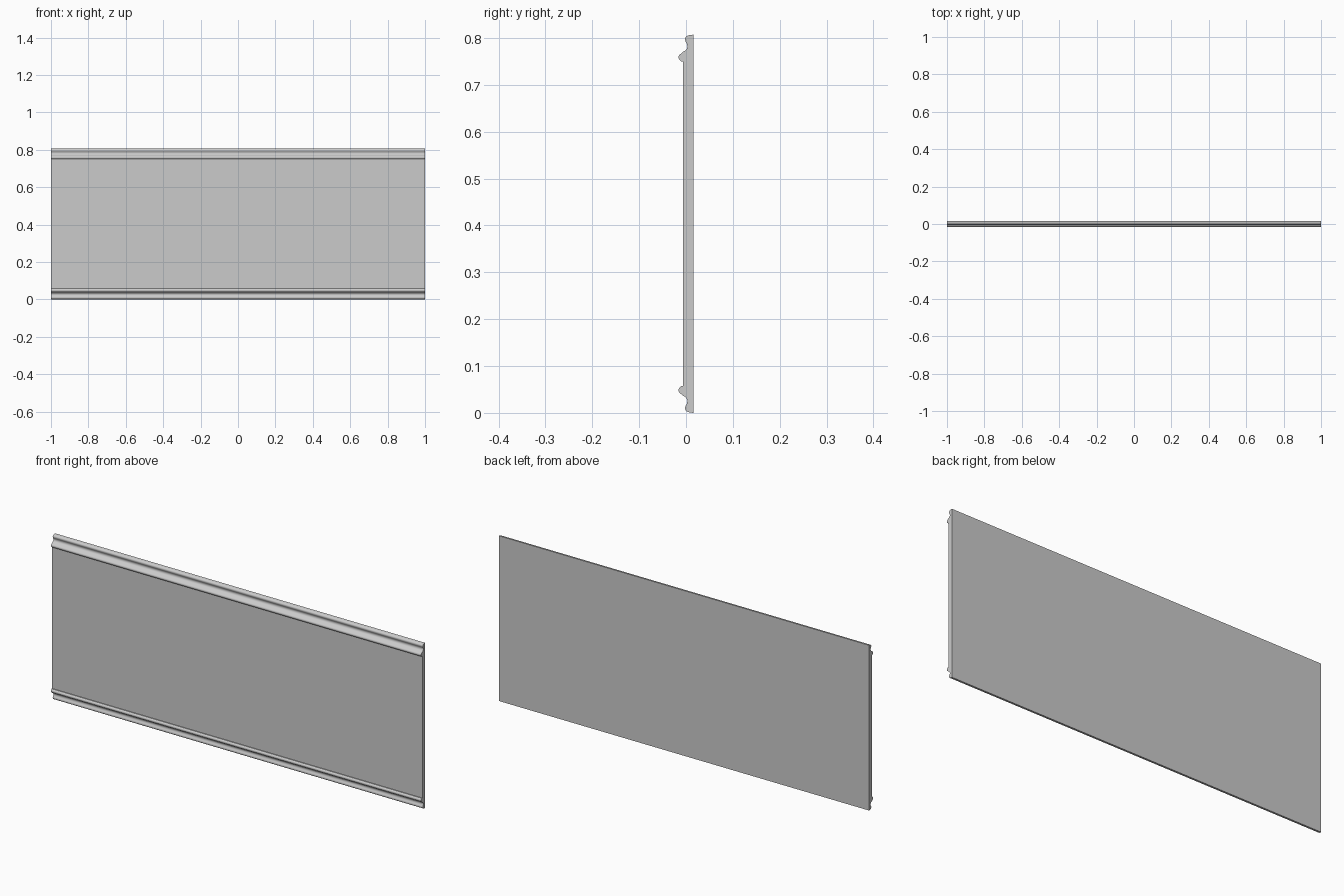
import bpy, bmesh, math

if "Cube" in bpy.data.objects:
    bpy.data.objects.remove(bpy.data.objects["Cube"])

L, H, BACK, FACE = 2.0, 0.807, 0.016, -0.006


def arc(cy, cz, ry, rz, a0, a1, n):
    """Elliptical arc points in the (y, z) plane, angles in degrees."""
    pts = []
    for i in range(n + 1):
        a = math.radians(a0 + (a1 - a0) * i / n)
        pts.append((cy + ry * math.cos(a), cz + rz * math.sin(a)))
    return pts


# Moulding section, from the outer back corner down to the panel face
# (z is the distance from the panel edge)
mould = [(BACK, 0.0), (0.011, 0.0005)]
mould += arc(0.009, 0.010, 0.011, 0.009, 265, 180, 6)      # rounded bead
mould += [(-0.0015, 0.0135), (0.0, 0.0165), (0.002, 0.0195)]
mould += arc(-0.0085, 0.0245, 0.0115, 0.012, 0, 75, 7)     # hollow
mould += arc(-0.008, 0.0485, 0.008, 0.008, 232, 125, 7)    # nose
mould += [(-0.0105, 0.0575), (FACE, 0.0575)]

# Bottom moulding, flat face, mirrored top moulding
profile = mould + [(y, H - z) for y, z in reversed(mould)]

# Extrude the section along x
bm = bmesh.new()
section = bm.faces.new([bm.verts.new((-L / 2, y, z)) for y, z in profile])
res = bmesh.ops.extrude_face_region(bm, geom=[section], use_keep_orig=True)
moved = [g for g in res["geom"] if isinstance(g, bmesh.types.BMVert)]
bmesh.ops.translate(bm, verts=moved, vec=(L, 0, 0))
bmesh.ops.recalc_face_normals(bm, faces=bm.faces)

mesh = bpy.data.meshes.new("moulded_wall_panel")
bm.to_mesh(mesh)
bm.free()
panel = bpy.data.objects.new("moulded_wall_panel", mesh)
bpy.context.collection.objects.link(panel)

# Smooth curves, crisp edges
bpy.context.view_layer.objects.active = panel
panel.select_set(True)
bpy.ops.object.shade_smooth_by_angle(angle=math.radians(35))
